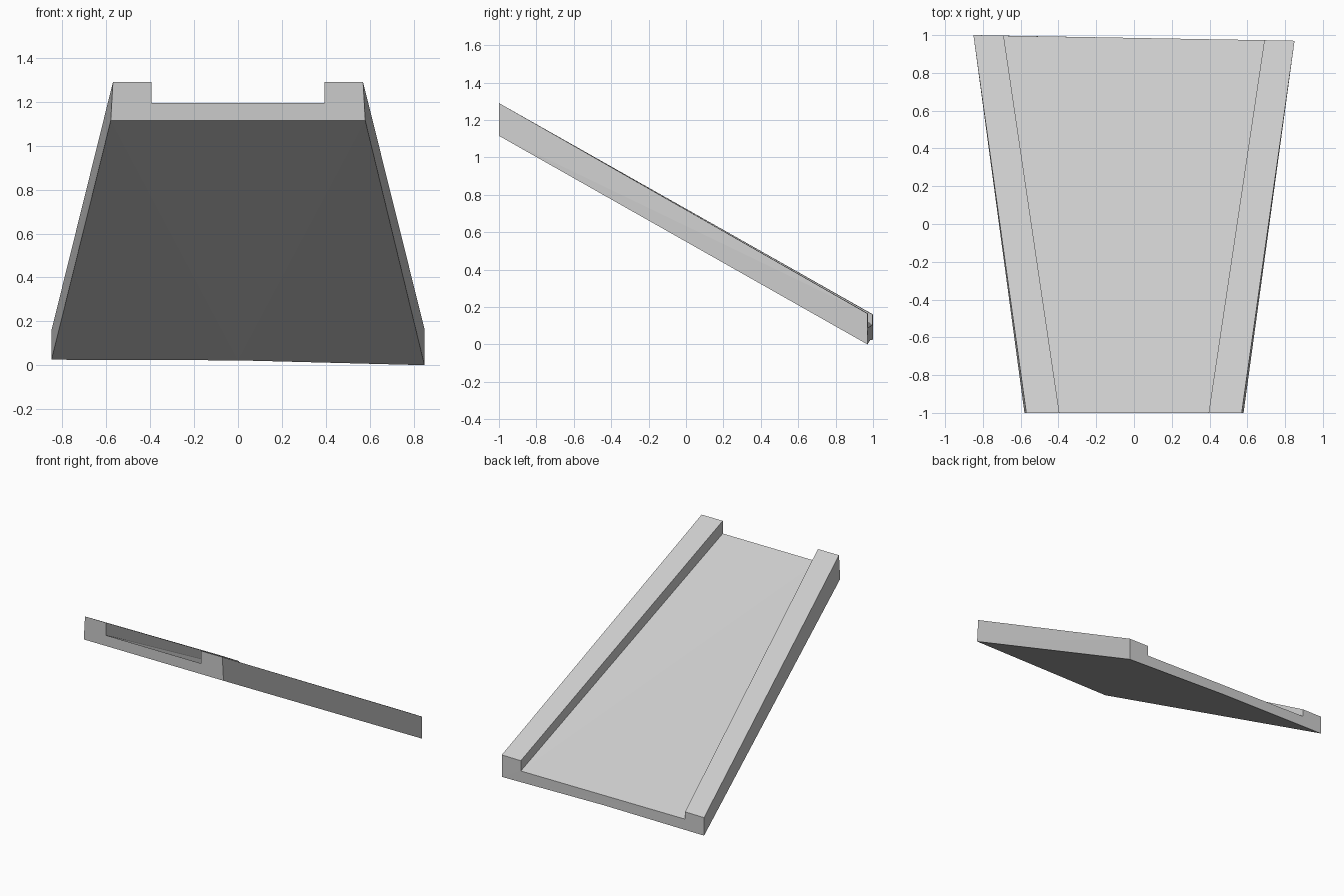
import bpy, bmesh

if "Cube" in bpy.data.objects:
    bpy.data.objects.remove(bpy.data.objects["Cube"])

# Channel-shaped cross-sections (x, y, z) at the high front and low back ends
front = [(-0.58, -1, 1.115), (0, -1, 1.115), (0.58, -1, 1.115),
         (0.57, -1, 1.29), (0.395, -1, 1.29), (0.395, -1, 1.195),
         (-0.395, -1, 1.195), (-0.395, -1, 1.29), (-0.57, -1, 1.29)]
back = [(-0.85, 1.0, 0.025), (0, 0.985, 0.022), (0.85, 0.97, 0.0),
        (0.85, 0.97, 0.165), (0.69, 0.973, 0.165), (0.69, 0.973, 0.088),
        (-0.69, 0.997, 0.105), (-0.69, 0.997, 0.16), (-0.85, 1.0, 0.16)]


def loft(name, a, b):
    bm = bmesh.new()
    va = [bm.verts.new(p) for p in a]
    vb = [bm.verts.new(p) for p in b]
    n = len(a)
    for i in range(n):
        j = (i + 1) % n
        bm.faces.new((va[i], va[j], vb[j], vb[i]))
    # End caps, split into two rails and the deck
    for v in (va, vb):
        bm.faces.new((v[2], v[3], v[4], v[5]))
        bm.faces.new((v[0], v[6], v[7], v[8]))
        bm.faces.new((v[0], v[1], v[2], v[5], v[6]))
    bmesh.ops.triangulate(bm, faces=bm.faces[:])
    bmesh.ops.recalc_face_normals(bm, faces=bm.faces[:])
    mesh = bpy.data.meshes.new(name)
    bm.to_mesh(mesh)
    bm.free()
    ob = bpy.data.objects.new(name, mesh)
    bpy.context.collection.objects.link(ob)
    return ob


# Sloping ramp with a raised rail along each side
loft("ramp", front, back)
